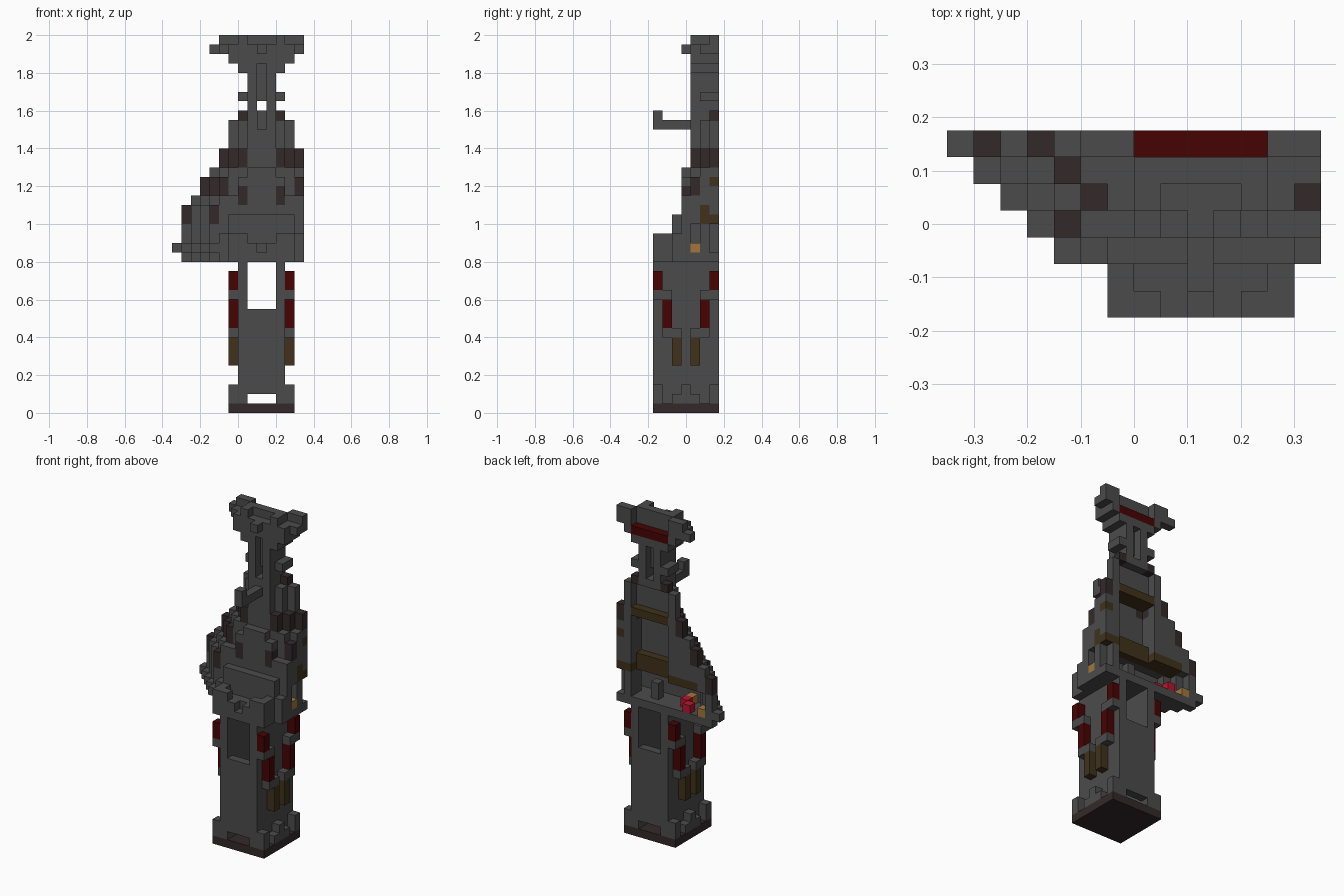
import bpy, bmesh
from mathutils import Vector

old = bpy.data.objects.get("Cube")
if old:
    bpy.data.objects.remove(old, do_unlink=True)

U = 0.05          # edge of one building block
cells = {}        # (i, j, k) -> (part name, colour name)

COLOURS = {
    "grey": (0.071, 0.071, 0.071),
    "dark_brown": (0.034, 0.022, 0.024),
    "dark_red": (0.062, 0.001, 0.001),
    "bronze": (0.052, 0.031, 0.011),
    "amber": (0.36, 0.18, 0.045),
    "bright_red": (0.47, 0.008, 0.025),
}


def region(x, y, z, mx=False, my=False):
    """Block positions in a box, optionally mirrored across the tower axis."""
    out = set()
    for i in range(*x):
        for j in range(*y):
            for k in range(*z):
                for a in ((i, 4 - i) if mx else (i,)):
                    for b in ((j, 6 - j) if my else (j,)):
                        if -7 <= a < 7:
                            out.add((a, b, k))
    return out


def fill(part, colour, x, y, z, mx=False, my=False):
    for c in region(x, y, z, mx, my):
        cells[c] = (part, colour)


def carve(x, y, z):
    for c in region(x, y, z):
        cells.pop(c, None)


def tint(part, colour, x, y, z):
    for c in region(x, y, z):
        if c in cells:
            cells[c] = (part, colour)


# Base slab with notched rim
fill("base", "dark_brown", (-1, 6), (0, 7), (0, 1))
fill("base_rim", "grey", (-1, 0), (0, 1), (1, 3), True, True)
fill("base_rim", "grey", (-1, 0), (2, 3), (1, 2), True, True)
fill("base_rim", "grey", (-1, 0), (3, 4), (1, 3), True)

# Hollow shaft
fill("shaft", "grey", (0, 1), (0, 7), (1, 16), True)
fill("shaft", "grey", (1, 4), (0, 1), (2, 11), False, True)

# Hanging side ornaments, stepping inwards
fill("side_pendant", "bronze", (-1, 0), (2, 3), (5, 8), True, True)
fill("side_bracket", "grey", (-1, 0), (1, 3), (8, 9), True, True)
fill("side_banner", "dark_red", (-1, 0), (1, 2), (9, 12), True, True)
fill("side_bracket", "grey", (-1, 0), (0, 2), (12, 13), True, True)
fill("side_banner", "dark_red", (-1, 0), (0, 1), (13, 15), True, True)

# Platform with a stepped wing on one side
for j, left in enumerate((-1, -1, -3, -4, -5, -6, -7)):
    right = 6 if j < 2 else 7
    inset = 0 if j < 2 else 1
    fill("platform", "grey", (left + inset, right), (j, j + 1), (16, 17))
    fill("platform", "grey", (left, right), (j, j + 1), (17, 18))
carve((2, 3), (0, 1), (17, 18))
fill("front_rail", "grey", (-1, 1), (0, 1), (18, 19), True)
fill("front_rail", "grey", (-1, 0), (1, 2), (18, 19), True)

# Tapering body: height span, first row, left edge of each row going back
TIERS = (
    (18, 19, 2, (-2, -3, -4, -5, -6)),
    (19, 21, 2, (-1, -3, -4, -5, -6)),
    (21, 22, 3, (-3, -4, -5, -6)),
    (22, 23, 3, (-2, -3, -4, -5)),
    (23, 25, 3, (0, -2, -3, -4)),
    (25, 26, 3, (1, -1, -2, -3)),
    (26, 28, 4, (0, -1, -2)),
    (28, 31, 4, (1, 0, -1)),
)
for z0, z1, row, lefts in TIERS:
    for j, left in enumerate(lefts, row):
        fill("body", "grey", (left, min(5 - left, 7)), (j, j + 1), (z0, z1))

# Open recesses in the back, leaving the stepped outer wall
for j in (4, 5, 6):
    carve((1 - j, 7), (j, j + 1), (17, 20))
carve((0, 5), (6, 7), (20, 22))
carve((0, 5), (5, 7), (22, 27))
carve((0, 5), (6, 7), (28, 31))

# Wall pieces standing in the lower recess
fill("recess_wall", "grey", (5, 6), (5, 7), (17, 20))
fill("recess_wall", "grey", (6, 7), (5, 6), (17, 20))
fill("recess_post", "grey", (2, 3), (5, 6), (17, 19))

# Bronze edging of the recesses
tint("recess_trim", "bronze", (-4, 7), (5, 7), (20, 21))
tint("recess_trim", "bronze", (-3, 7), (5, 6), (21, 22))
tint("recess_trim", "bronze", (0, 5), (5, 7), (27, 28))
tint("recess_trim", "bronze", (6, 7), (6, 7), (24, 25))

# Dark studs stepping around the body
STUDS = ((-6, 6, 20), (-3, 3, 20), (-4, 6, 23), (-3, 5, 23), (-2, 4, 23),
         (0, 3, 22), (-2, 6, 26), (-1, 5, 26), (0, 4, 26))
for i, j, k in STUDS:
    fill("stud", "dark_brown", (i, i + 1), (j, j + 1), (k, k + 2), True)

# Lamps in the recess
fill("lamp", "bright_red", (-3, -2), (6, 7), (17, 18))
fill("lamp", "bright_red", (-2, -1), (5, 6), (17, 18))
fill("small_lamp", "amber", (-5, -4), (6, 7), (17, 18))
fill("small_lamp", "amber", (-2, -1), (4, 5), (17, 18))
fill("small_lamp", "amber", (6, 7), (4, 5), (17, 18))

# Shoulder and forward hook
fill("shoulder", "grey", (1, 4), (4, 7), (31, 32))
fill("shoulder_stud", "dark_brown", (0, 1), (6, 7), (31, 32), True)
fill("hook", "grey", (2, 3), (0, 4), (30, 31))
fill("hook", "grey", (2, 3), (0, 1), (31, 32))

# Twin-post neck
fill("neck", "grey", (1, 2), (4, 7), (32, 36), True)
fill("neck", "grey", (2, 3), (5, 6), (33, 36))
fill("neck_nub", "grey", (0, 1), (5, 7), (33, 34), True)

# Flared head with red back stripe
fill("head", "grey", (0, 5), (4, 7), (36, 37))
carve((2, 3), (4, 5), (36, 37))
fill("head", "grey", (-1, 6), (4, 7), (37, 38))
fill("head", "grey", (-2, 7), (5, 7), (38, 39))
fill("head", "grey", (-1, 6), (4, 5), (38, 39))
fill("head", "grey", (-2, 0), (6, 7), (39, 40), True)
fill("head", "grey", (0, 5), (5, 6), (39, 40))
fill("head", "grey", (0, 1), (4, 5), (39, 40), True)
carve((0, 5), (6, 7), (38, 40))
fill("head_nub", "grey", (-3, -2), (6, 7), (38, 39))
fill("head_nub", "grey", (2, 3), (3, 4), (38, 39))
fill("back_stripe", "dark_red", (0, 5), (6, 7), (37, 38))

# Materials
materials = {}
for name, rgb in COLOURS.items():
    m = bpy.data.materials.new(name)
    m.use_nodes = True
    m.diffuse_color = (*rgb, 1)
    m.node_tree.nodes["Principled BSDF"].inputs["Base Color"].default_value = (*rgb, 1)
    materials[name] = m

# One clean flat-faced mesh per part, outer faces only
AXES = [Vector(v) for v in ((1, 0, 0), (0, 1, 0), (0, 0, 1))]
for part, colour in sorted(set(cells.values())):
    bm = bmesh.new()
    for c, owner in cells.items():
        if owner != (part, colour):
            continue
        centre = Vector((c[0] + 0.5, c[1] - 3, c[2] + 0.5))
        for a in range(3):
            for s in (-1, 1):
                n = AXES[a] * s
                if tuple(int(p + q) for p, q in zip(c, n)) in cells:
                    continue
                u, v = AXES[(a + 1) % 3] * s, AXES[(a + 2) % 3]
                quad = (-u - v, u - v, u + v, v - u)
                bm.faces.new([bm.verts.new((centre + (n + q) / 2) * U) for q in quad])
    bmesh.ops.remove_doubles(bm, verts=bm.verts, dist=0.001)
    bmesh.ops.dissolve_limit(bm, angle_limit=0.01, verts=bm.verts, edges=bm.edges)
    mesh = bpy.data.meshes.new(part)
    bm.to_mesh(mesh)
    bm.free()
    mesh.materials.append(materials[colour])
    bpy.context.collection.objects.link(bpy.data.objects.new(part, mesh))
